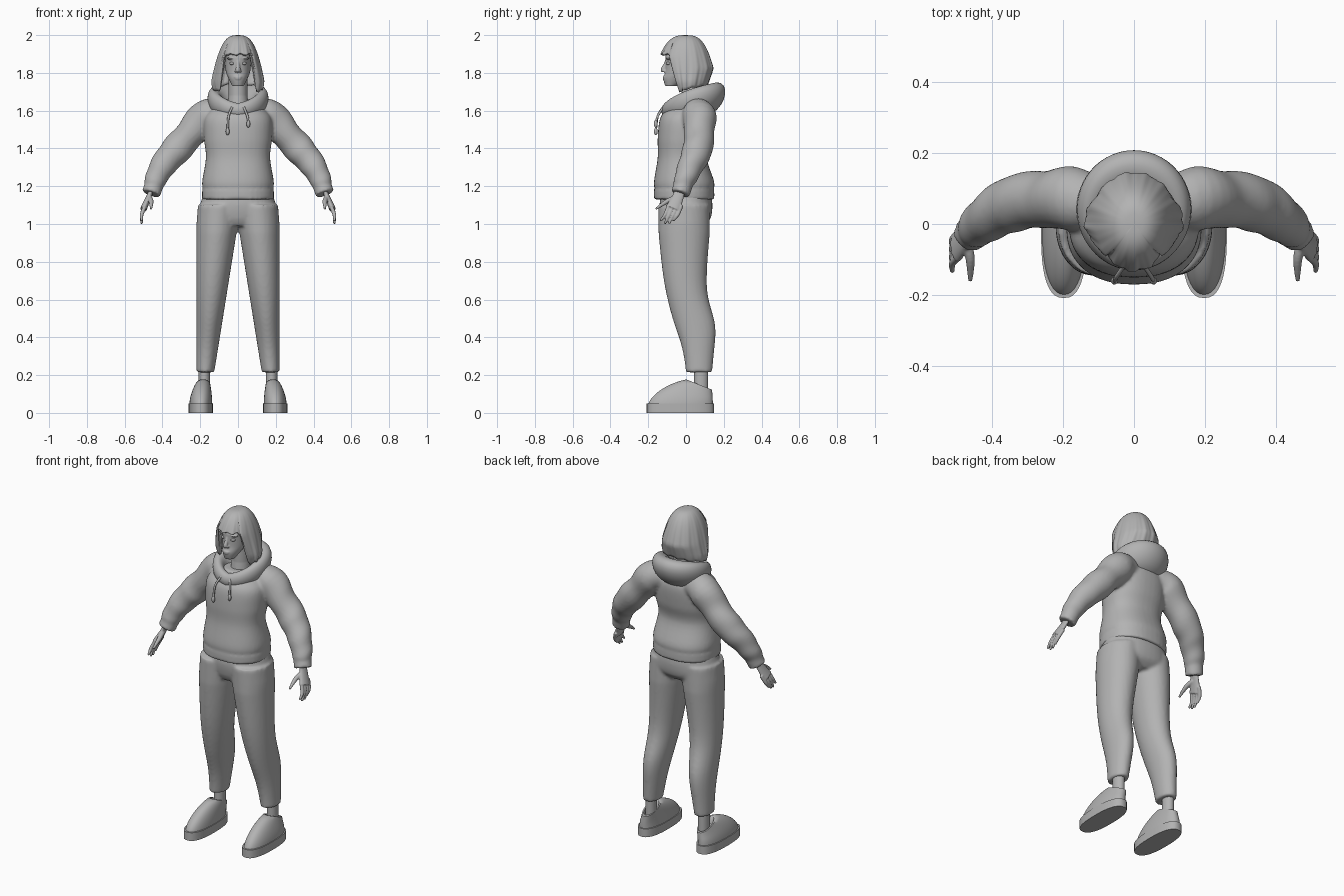
import bpy, bmesh
from math import sin, cos, pi, exp, radians, copysign
from mathutils import Vector, Matrix

cube = bpy.data.objects.get("Cube")
if cube:
    bpy.data.objects.remove(cube)

grey = bpy.data.materials.new("plain grey")
grey.use_nodes = True
grey.diffuse_color = (0.45, 0.45, 0.45, 1)
grey.node_tree.nodes["Principled BSDF"].inputs["Base Color"].default_value = grey.diffuse_color

SIDES = {"left": 1, "right": -1}


def resample(rows, sub=5):
    """Smooth curve through a few rows of numbers."""
    smooth, last = [], len(rows) - 1
    for i in range(last):
        near = [rows[max(0, min(last, i + k))] for k in (-1, 0, 1, 2)]
        for s in range(sub):
            t = s / sub
            smooth.append([b + t / 2 * (c - a + t * (2 * a - 5 * b + 4 * c - d + t * (3 * (b - c) + d - a)))
                           for a, b, c, d in zip(*near)])
    return smooth + [list(rows[last])]


def circle(count, power=2):
    """Unit outline, squarer as the power grows."""
    for k in range(count):
        ang = 2 * pi * k / count
        yield [copysign(abs(f) ** (2 / power), f) for f in (cos(ang), sin(ang))]


def skin(bm, rings, closed=False):
    """Join rings of points with faces; cap the ends or close the loop."""
    rings = [[bm.verts.new(p) for p in ring] for ring in rings]
    count = len(rings[0])
    following = rings[1:] + rings[:1] if closed else rings[1:]
    for low, high in zip(rings, following):
        for k in range(count):
            n = (k + 1) % count
            bm.faces.new((low[k], low[n], high[n], high[k]))
    if not closed:
        bm.faces.new(rings[0])
        bm.faces.new(rings[-1])


def stack(bm, rows, power=2, count=40):
    """Level outlines from rows of z, y, half width, half depth, optional x and tilt."""
    rings = []
    for z, y, wide, deep, *rest in rows:
        x, tilt = rest or (0, 0)
        rings.append([(x + wide * u, y + deep * v, z - tilt * deep * v) for u, v in circle(count, power)])
    skin(bm, rings)


def tube(bm, points, side=1, flat=1, folds=0, count=24):
    """Round or flattened tube along points of x, y, z, radius."""
    points = resample(points)
    mid = [Vector((side * x, y, z)) for x, y, z, r in points]
    rings = []
    for i, centre in enumerate(mid):
        along = (mid[min(i + 1, len(mid) - 1)] - mid[max(i - 1, 0)]).normalized()
        b = Vector((0, 1, 0))
        b = (b - along * b.dot(along)).normalized()
        a = b.cross(along) * side * flat
        rings.append([centre + (a * u + b * v) * points[i][3] * (1 + folds * sin(i + 2 * v))
                      for u, v in circle(count)])
    skin(bm, rings)


def ball(bm, centre, size):
    place = Matrix.Translation(centre) @ Matrix.Diagonal((*size, 1))
    bmesh.ops.create_uvsphere(bm, u_segments=20, v_segments=12, radius=1, matrix=place)


def finish(bm, name, voxel=0, soften=0, sharp=60):
    """Make the object; a voxel size merges its overlapping solids."""
    bmesh.ops.recalc_face_normals(bm, faces=bm.faces)
    mesh = bpy.data.meshes.new(name)
    bm.to_mesh(mesh)
    bm.free()
    mesh.materials.append(grey)
    mesh.shade_smooth()
    mesh.set_sharp_from_angle(angle=radians(sharp))
    ob = bpy.data.objects.new(name, mesh)
    bpy.context.collection.objects.link(ob)
    if voxel:
        merge = ob.modifiers.new("merge", "REMESH")
        merge.mode, merge.voxel_size, merge.use_smooth_shade = "VOXEL", voxel, True
    if soften:
        ob.modifiers.new("soften", "SMOOTH").iterations = soften
    return ob


# Sweatshirt: hem band, body, sleeves and cuffs merged
bm = bmesh.new()
stack(bm, [(z, -.01, .19, .16) for z in (1.13, 1.18)], power=2.3)
stack(bm, resample([(1.17, -.01, .18, .15), (1.22, -.01, .19, .16), (1.35, -.02, .17, .13),
                    (1.45, -.01, .18, .14), (1.55, 0, .18, .14), (1.6, .01, .15, .12),
                    (1.64, .02, .1, .08)]), power=2.3)
for side in SIDES.values():
    tube(bm, [(.09, .06, 1.59, .07), (.17, .07, 1.57, .09), (.25, .07, 1.48, .08), (.33, .06, 1.39, .08),
              (.39, .03, 1.32, .07), (.43, 0, 1.25, .06), (.45, -.02, 1.2, .05)], side, folds=.03)
    tube(bm, [(.44, -.01, 1.22, .05), (.46, -.03, 1.16, .05)], side)
finish(bm, "sweatshirt", voxel=.009, soften=4)

# Hood: thick collar that grows and leans outward towards the back
bm = bmesh.new()
rings = []
for u, v in circle(64):
    rear = (1 + v) / 2
    thick, tall = .03 + .04 * rear ** 2, .04 + .05 * rear
    ring = []
    for a, b in circle(20):
        reach = .1 + .03 * rear + thick * (a + .5 * rear * b)
        ring.append((reach * u, reach * v, 1.6 + .06 * rear ** .6 + tall * b))
    rings.append(ring)
skin(bm, rings, closed=True)
finish(bm, "hood")

# Drawstrings with end knots
for tag, side in SIDES.items():
    low = 1.51 + .02 * side
    bm = bmesh.new()
    tube(bm, [(.03, -.12, 1.62, .006), (.05, -.15, 1.57, .006), (.055, -.16, low, .006)], side)
    ball(bm, (side * .055, -.16, low), (.01, .01, .02))
    finish(bm, "drawstring_" + tag)

# Trousers: hips and legs merged; the legs taper, with a calf bulge set back
bm = bmesh.new()
stack(bm, resample([(1.17, 0, .18, .13), (1.1, 0, .2, .14), (1.03, 0, .21, .13), (.99, -.01, .17, .1)]),
      power=2.2)
for side in SIDES.values():
    rows = []
    for i in range(31):
        z = 1.1 - .885 * i / 30
        back = .07 - .08 / (1 + exp((.53 - z) / .07))
        calf = .015 * exp(-((z - .47) / .12) ** 2)
        rows.append((z, back, .03 + .08 * min(z, 1), .05 + .09 * min(z, .95) + calf,
                     side * (.19 - .08 * z), 0))
    stack(bm, rows)
finish(bm, "trousers", voxel=.01, soften=3)

# Feet: ankle, sole, and an upper that narrows and tilts up to the collar
for tag, side in SIDES.items():
    bm = bmesh.new()
    stack(bm, [(z, .08, .03, .037, side * .178, 0) for z in (.1, .24)])
    finish(bm, "ankle_" + tag)

    bm = bmesh.new()
    stack(bm, [(z, -.03, .064, .178, side * .197, 0) for z in (0, .05)], power=2.5)
    finish(bm, "sole_" + tag, sharp=40)

    bm = bmesh.new()
    rows = []
    for i in range(13):
        rise = i / 12
        e = rise ** 2.2
        rows.append((.03 + .12 * rise, .1 * e - .03, .061 - .023 * e, .172 - .104 * e,
                     side * (.197 - .012 * e), .4 * e))
    z, y, wide, deep, x, tilt = rows[-1]
    rows.append((z, y, wide * .8, deep * .85, x, tilt))
    rows.append((z - .03, y, wide * .75, deep * .75, x, tilt / 2))
    stack(bm, rows, power=2.2)
    finish(bm, "shoe_" + tag)

# Hands: palm, four fingers and thumb merged
for tag, side in SIDES.items():
    bm = bmesh.new()
    tube(bm, [(.45, -.03, 1.2, .03), (.47, -.04, 1.15, .03), (.5, -.07, 1.08, .04)], side, flat=.45)
    for i in range(4):
        y = .022 * i - .1
        tip = 1 + .008 * (i - 1.5) ** 2
        tube(bm, [(.49, y + .01, 1.1, .011), (.51, y - .01, 1.05, .01), (.51, y - .035, tip, .006)], side)
    tube(bm, [(.47, -.05, 1.14, .014), (.46, -.1, 1.12, .013), (.46, -.16, 1.08, .006)], side)
    finish(bm, "hand_" + tag, voxel=.004, soften=2)

# Head: neck, jaw, skull and features merged
bm = bmesh.new()
stack(bm, [(1.58, .02, .06, .06), (1.68, .03, .05, .055), (1.8, .03, .05, .055)])
stack(bm, resample([(1.73, -.08, .03, .03), (1.77, -.05, .05, .07), (1.81, -.02, .065, .09),
                    (1.88, 0, .07, .11)]))
ball(bm, (0, 0, 1.88), (.074, .11, .1))
tube(bm, [(0, -.1, 1.87, .009), (0, -.11, 1.845, .009), (0, -.12, 1.82, .013), (0, -.12, 1.805, .011)])
for z, wide in ((1.778, .022), (1.769, .018)):
    ball(bm, (0, -.113, z), (wide, .011, .006))
for side in SIDES.values():
    ball(bm, (side * .01, -.116, 1.81), (.009, .01, .007))
    ball(bm, (side * .036, -.09, 1.876), (.024, .016, .006))
finish(bm, "head", voxel=.004, soften=2)

for tag, side in SIDES.items():
    bm = bmesh.new()
    ball(bm, (side * .031, -.092, 1.85), (.015, .014, .008))
    finish(bm, "eye_" + tag)


# Hair: bobbed shell of wavy locks, cut short over the face as a fringe
def spread(drop, size, start, fall):
    return size * drop ** .33 - fall * max(0, drop - start)


bm = bmesh.new()
crown = bm.verts.new((0, 0, 2))
columns, steps, grid = 120, 26, []
for k in range(columns):
    ang = 2 * pi * k / columns
    turn = min(ang, 2 * pi - ang)
    hem = 1.9 if turn < radians(47) else 1.68 + .02 * turn
    hem += .004 * sin(11 * ang)
    column = []
    for i in range(1, steps + 1):
        t = i / steps
        z = 2 - (2 - hem) * t ** 1.6
        drop = (2 - z) * 4
        lock = 1 + t * (.02 * sin(13 * ang + 2 * t) + .01 * sin(29 * ang))
        deep = spread(drop, .18, .45, .18) if cos(ang) > 0 else spread(drop, .165, .7, .15)
        column.append(bm.verts.new((spread(drop, .14, 1, .1) * sin(ang) * lock, -deep * cos(ang) * lock, z)))
    grid.append(column)
for a, b in zip(grid, grid[1:] + grid[:1]):
    bm.faces.new((crown, a[0], b[0]))
    for i in range(steps - 1):
        bm.faces.new((a[i], a[i + 1], b[i + 1], b[i]))
hair = finish(bm, "hair", soften=1, sharp=180)
shell = hair.modifiers.new("thickness", "SOLIDIFY")
shell.thickness, shell.offset = .016, -1
